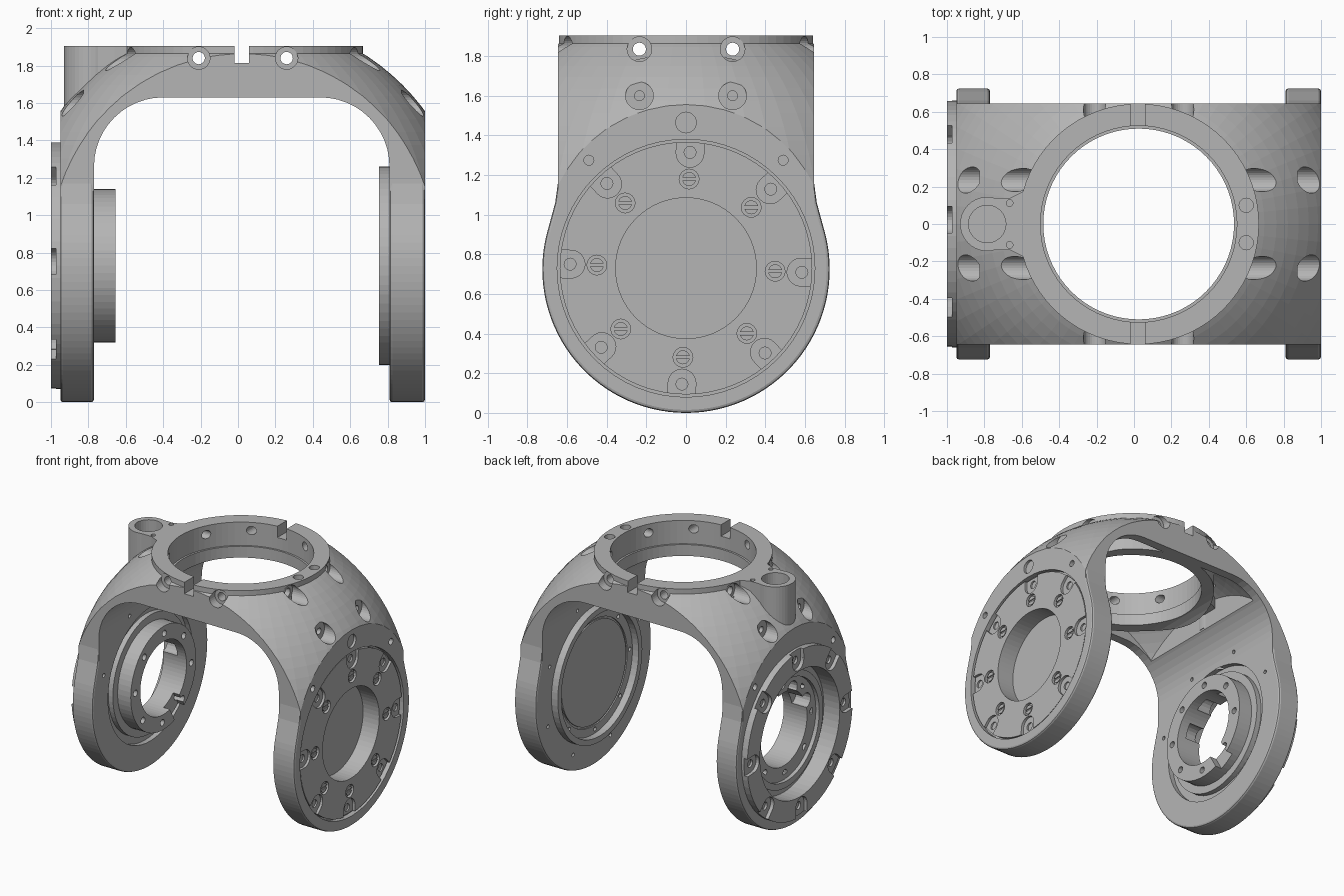
import bpy, bmesh
from math import sin, cos, pi, radians
from mathutils import Matrix

if "Cube" in bpy.data.objects:
    bpy.data.objects.remove(bpy.data.objects["Cube"], do_unlink=True)

metal = bpy.data.materials.new("grey metal")
metal.use_nodes = True
metal.diffuse_color = (0.46, 0.46, 0.46, 1)
metal.node_tree.nodes["Principled BSDF"].inputs["Base Color"].default_value = (0.46, 0.46, 0.46, 1)

CX = 0.025      # yoke centre
HZ = 0.73       # hub axis height
OUT, IN = 1.0, 0.81


def finish(bm, name):
    bmesh.ops.recalc_face_normals(bm, faces=bm.faces)
    mesh = bpy.data.meshes.new(name)
    bm.to_mesh(mesh)
    bm.free()
    mesh.materials.append(metal)
    ob = bpy.data.objects.new(name, mesh)
    bpy.context.collection.objects.link(ob)
    return ob


def cyl(r, lo, hi, axis="z", u=0, v=0, n=64, name="cutter"):
    bm = bmesh.new()
    bmesh.ops.create_cone(bm, cap_ends=True, segments=n, radius1=r, radius2=r, depth=abs(hi - lo))
    mid = (lo + hi) / 2
    turn = {"x": Matrix.Rotation(pi / 2, 4, "Y"), "y": Matrix.Rotation(pi / 2, 4, "X"), "z": Matrix()}[axis]
    pos = {"x": (mid, u, v), "y": (u, mid, v), "z": (u, v, mid)}[axis]
    bm.transform(Matrix.Translation(pos) @ turn)
    return finish(bm, name)


def box(x0, x1, y0, y1, z0, z1, turn=Matrix(), name="cutter"):
    bm = bmesh.new()
    bmesh.ops.create_cube(bm, size=1)
    bm.transform(turn @ Matrix.Translation(((x0 + x1) / 2, (y0 + y1) / 2, (z0 + z1) / 2))
                 @ Matrix.Diagonal((x1 - x0, y1 - y0, z1 - z0, 1)))
    return finish(bm, name)


def ball(r, name="cutter"):
    bm = bmesh.new()
    bmesh.ops.create_uvsphere(bm, u_segments=64, v_segments=48, radius=r)
    bm.transform(Matrix.Translation((CX, 0, 0.84)))
    return finish(bm, name)


def prism(points, move, bevel=0, name="cutter"):
    bm = bmesh.new()
    face = bm.faces.new([bm.verts.new(p) for p in points])
    new = bmesh.ops.extrude_face_region(bm, geom=[face])["geom"]
    bmesh.ops.translate(bm, vec=move, verts=[g for g in new if isinstance(g, bmesh.types.BMVert)])
    if bevel:
        rims = [e for f in bm.faces if len(f.verts) > 4 for e in f.edges]
        bmesh.ops.bevel(bm, geom=rims, offset=bevel, segments=2, profile=0.5, affect="EDGES")
    return finish(bm, name)


def combine(ob, others, operation="DIFFERENCE"):
    bpy.context.view_layer.objects.active = ob
    for other in others:
        mod = ob.modifiers.new("shape", "BOOLEAN")
        mod.operation, mod.object, mod.solver = operation, other, "EXACT"
        bpy.ops.object.modifier_apply(modifier=mod.name)
        bpy.data.objects.remove(other, do_unlink=True)
    return ob


def tube(r_out, r_in, lo, hi, name="cutter"):
    # Rectangular section turned about the hub axis
    bm = bmesh.new()
    section = [bm.verts.new((x, 0, HZ + r)) for x, r in ((lo, r_in), (hi, r_in), (hi, r_out), (lo, r_out))]
    edges = [bm.edges.new((section[i], section[i - 1])) for i in range(4)]
    bmesh.ops.spin(bm, geom=section + edges, cent=(0, 0, HZ), axis=(1, 0, 0), angle=2 * pi, steps=64)
    bmesh.ops.remove_doubles(bm, verts=bm.verts, dist=0.0001)
    return finish(bm, name)


def around(r, offset=2):
    for i in range(8):
        a = radians(45 * i + offset)
        yield a, r * sin(a), HZ + r * cos(a)


def holes(r, ring, lo, hi, offset=2):
    return [cyl(r, lo, hi, "x", y, z, 16) for a, y, z in around(ring, offset)]


def lug_pockets(lo, hi):
    # U-shaped pockets open to the rim
    cutters = []
    for a, y, z in around(0.58):
        cutters.append(cyl(0.07, lo, hi, "x", y, z, 24))
        turn = Matrix.Translation((0, 0, HZ)) @ Matrix.Rotation(-a, 4, "X")
        cutters.append(box(lo, hi, -0.07, 0.07, 0.58, 0.75, turn))
    return cutters


# Domed bridge between the arms
yoke = box(-0.95, OUT, -0.645, 0.645, 1.02, 1.94, name="yoke_body")
combine(yoke, [ball(1.21)], "INTERSECT")
combine(yoke, [box(-2, 2, -2, 2, 1.88, 2.2)])
combine(yoke, [cyl(0.643, 1.66, 1.905, u=CX, n=72)], "UNION")

# Arch opening under the bridge
R = 0.37
arch = [(-0.77, -1, -0.2), (IN, -1, -0.2)]
arch += [(IN - R + R * cos(pi / 2 * k / 12), -1, 1.63 - R + R * sin(pi / 2 * k / 12)) for k in range(13)]
arch += [(-0.77 + R - R * sin(pi / 2 * k / 12), -1, 1.63 - R + R * cos(pi / 2 * k / 12)) for k in range(13)]
combine(yoke, [prism(arch, (0, 2, 0))])

# Hollow inside the dome, leaving the collar wall
hollow = box(CX - 0.67, CX + 0.67, -0.575, 0.575, 1.3, 1.9)
combine(hollow, [ball(1.13)], "INTERSECT")
combine(hollow, [cyl(0.6, 1, 2, u=CX)])
combine(yoke, [hollow])

# Round cheeks at the arm ends
arc = [radians(17 - 214 * k / 64) for k in range(65)]
outline = [(0.725 * cos(a), 0.725 + 0.725 * sin(a)) for a in arc]
outline += [(-0.66, 1.06), (-0.645, 1.17), (0.645, 1.17), (0.66, 1.06)]
for x, width in ((IN, OUT - IN), (-0.95, 0.18)):
    cheek = prism([(x, y, z) for y, z in outline], (width, 0, 0), 0.015)
    combine(yoke, [cheek], "UNION")

# Cable boss joined to the collar
neck = [(-0.785, 0.14), (-0.66, 0.14), (-0.58, 0.18), (-0.5, 0.28)]
neck = [(x, y, 1.66) for x, y in neck] + [(x, -y, 1.66) for x, y in reversed(neck)]
combine(yoke, [prism(neck, (0, 0, 0.245)), cyl(0.145, 1.55, 1.905, u=-0.785, n=40)], "UNION")
combine(yoke, [cyl(0.1, 1.6, 2, u=-0.785, n=32)])
combine(yoke, [cyl(0.018, 1.85, 2, u=-0.665, v=s * 0.112, n=12) for s in (-1, 1)])

# Collar bore, slots and screw holes
combine(yoke, [cyl(0.51, 1.4, 2.1, u=CX, n=72), cyl(0.525, 1.72, 2.1, u=CX, n=72),
               box(-0.02, 0.06, -1, 1, 1.815, 2)])
combine(yoke, [cyl(0.038, 1.82, 2, u=0.6, v=s * 0.1, n=20) for s in (-1, 1)])

# Cross-drilled holes with spot faces
for s in (-0.235, 0.235):
    combine(yoke, [cyl(0.033, -1.2, 1.2, "x", s, 1.835, 20), cyl(0.033, -1, 1, "y", CX + s, 1.84, 20)])
    for d in (-1, 1):
        combine(yoke, [cyl(0.062, CX + d * 0.575, CX + d * 1.2, "x", s, 1.835, 28),
                       cyl(0.06, d * 0.575, d * 1, "y", CX + s, 1.84, 28),
                       cyl(0.07, CX + d * 0.85, CX + d * 1.2, "x", s, 1.6, 28),
                       cyl(0.025, CX + d * 0.78, CX + d * 1.2, "x", s, 1.6, 16)])

# Dowel holes on the cheek faces
for s in (-0.49, 0.49):
    combine(yoke, [cyl(0.025, 0.96, 1.1, "x", s, 1.275, 16), cyl(0.025, -1.1, -0.92, "x", s, 1.275, 16)])
combine(yoke, [cyl(0.052, 0.98, 1.1, "x", 0, 1.465, 28)])
combine(yoke, holes(0.015, 0.62, -0.8, -0.74, 20) + holes(0.015, 0.61, 0.78, 0.84, 20))

# Cheek recesses: closed hub on the left, open bearing on the right
combine(yoke, [cyl(0.355, 0.85, 1.1, "x", 0, HZ), cyl(0.65, 0.96, 1.1, "x", 0, HZ),
               cyl(0.5, -1.1, -0.86, "x", 0, HZ), cyl(0.36, -1.1, -0.7, "x", 0, HZ),
               tube(0.53, 0.47, -0.81, -0.7)])

# Left hub cover with lugs and screw counterbores
cover = tube(0.637, 0.355, 0.955, 0.992, "hub_cover")
combine(cover, lug_pockets(0.972, 1.1) + holes(0.03, 0.585, 0.958, 1.1) + holes(0.05, 0.45, 0.97, 1.1))
for a, y, z in around(0.45):
    screw = cyl(0.035, 0.965, 0.985, "x", y, z, 20, "cover_screw")
    combine(screw, [box(0.977, 1, y - 0.05, y + 0.05, z - 0.007, z + 0.007)])

# Left inner flange around a recessed floor
tube(0.53, 0.485, 0.755, 0.815, "inner_flange")
combine(yoke, [tube(0.42, 0.405, 0.7, 0.82)] + holes(0.016, 0.452, 0.7, 0.83))

# Right outer retaining ring
retainer = tube(0.66, 0.5, -1.0, -0.945, "retaining_ring")
combine(retainer, lug_pockets(-1.1, -0.972) + holes(0.03, 0.585, -1.1, -0.955))

# Right bearing sleeve with scalloped bore
sleeve = tube(0.41, 0.29, -0.86, -0.655, "bearing_sleeve")
combine(sleeve, holes(0.06, 0.3, -0.9, -0.73, 24) + holes(0.025, 0.35, -0.9, -0.6))
turn = Matrix.Translation((0, 0, HZ)) @ Matrix.Rotation(radians(-150), 4, "X")
combine(sleeve, [box(-0.71, -0.6, -0.07, 0.07, 0.2, 0.5, turn)])
tube(0.45, 0.4, -0.89, -0.85, "bearing_race")
